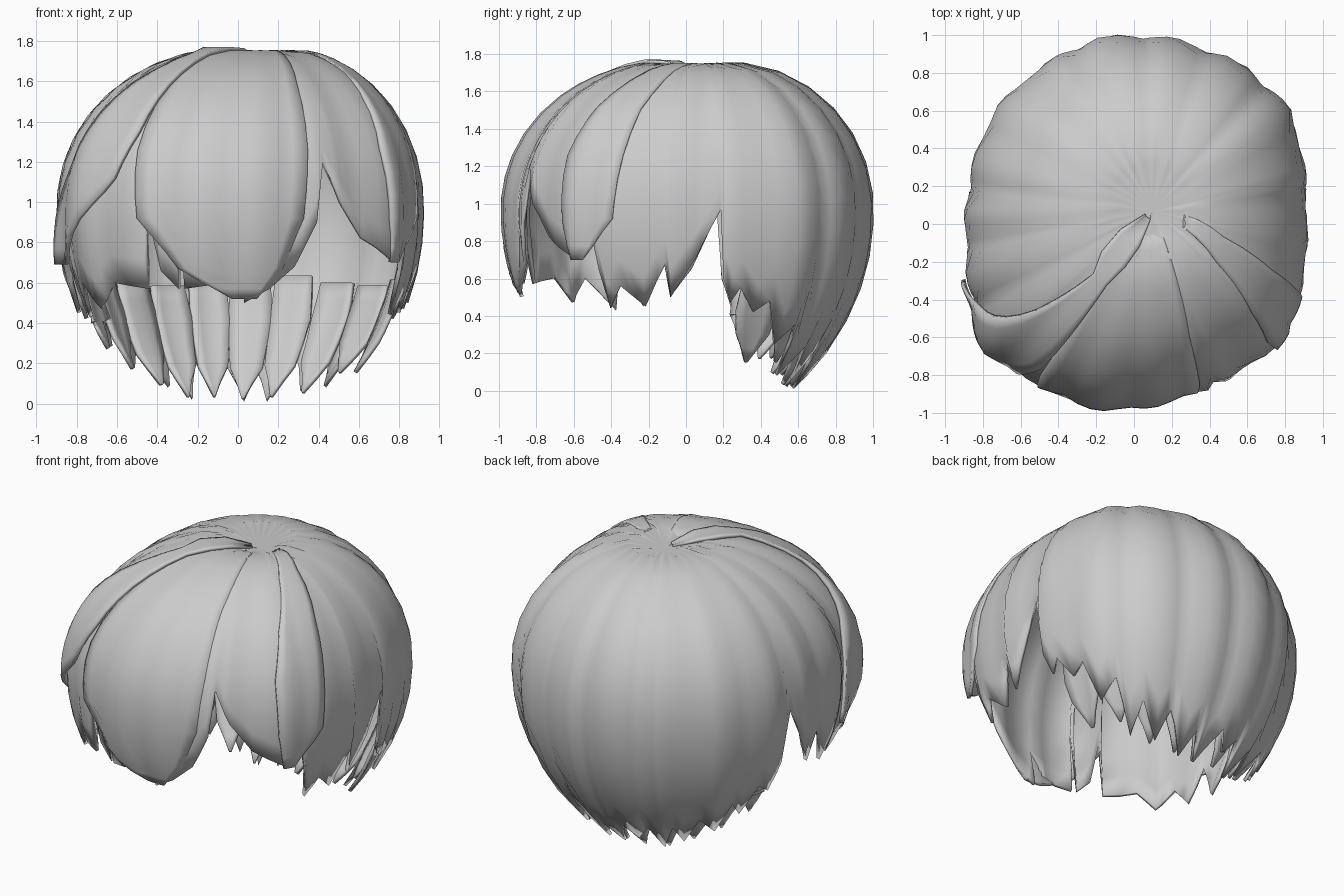
import bpy, math

if "Cube" in bpy.data.objects:
    bpy.data.objects.remove(bpy.data.objects["Cube"])

L = 1.3      # path length from crown to widest ring
EQ = 0.97    # height of widest ring

# plan outline: angle in degrees, radius
RIM = [(0, .92), (18, .955), (35, 1.03), (54, 1.03), (73, 1.01), (90, 1.01), (103, 1.01),
       (121, .97), (140, .96), (158, .92), (180, .90), (192, .92), (204, .95), (221, 1.02),
       (236, 1.0), (250, 1.0), (263, 1.0), (282, .96), (294, .97), (310, .98), (325, 1.01),
       (336, .96), (345, .95), (360, .92)]

# ragged hem: angle in degrees, height
HEM = [(3, .7), (11.5, .97), (13, .6), (16, .47), (19, .55), (25, .42), (30, .48), (36, .25),
       (43, .36), (48, .08), (54, .24), (61, .06), (67, .22), (76, .01), (82, .15), (87, .01),
       (95, .2), (101, .1), (107, .2), (113, .02), (119, .22), (124, .08), (131, .28), (139, .17),
       (145, .38), (150, .28), (156, .48), (162, .42), (167, .6), (169, .95), (178, .65),
       (186, .5), (188, .7), (196, .45), (203, .7), (207, .43), (215, .6), (222, .47),
       (229, .6), (241.5, .57), (242.5, .97), (246, .66), (251.5, .57), (252.5, 1.0),
       (253.5, .57), (267, .6), (270.5, .77), (272, .5), (280, .57), (288, .68), (294, .9),
       (296.5, 1.2), (302, 1.0), (310, .82), (323, .7), (327, .95), (332, .44), (337, .56),
       (345, .45), (353, .68), (354.5, .5)]


def lerp_table(table, x):
    for (a, u), (b, v) in zip(table, table[1:]):
        if a <= x <= b:
            return u + (v - u) * (x - a) / (b - a)
    return table[-1][1]


def surface(deg, s, k=1.0):
    """Point on the hair dome: angle, distance from the crown, radial scale."""
    th = math.radians(deg)
    if s < L:
        phi = s / L * math.pi / 2
        f = math.sin(phi) ** .87
        z = EQ + .81 * math.cos(phi) - .08 * math.exp(-(f / .17) ** 2)
        z += (k - 1) * .6 * math.cos(phi)
    else:
        z = EQ - (s - L)
        f = 1 - .42 * max(0, (EQ - z) / EQ) ** 2.2
    lobes = 1 - .03 * (1 - abs(math.cos(th * 9 + .4)))
    r = lerp_table(RIM, deg % 360) * f * k * lobes
    c = max(0, 1 - f) if s < L else 0
    return (.1 * c + r * math.cos(th), .07 * c + r * math.sin(th), z)


def height_to_path(z):
    if z <= EQ:
        return L + EQ - z
    return L * math.acos((z - EQ) / .81) / (math.pi / 2)


def make(name, verts, faces, thick):
    me = bpy.data.meshes.new(name)
    me.from_pydata(verts, [], faces)
    ob = bpy.data.objects.new(name, me)
    bpy.context.collection.objects.link(ob)
    m = ob.modifiers.new("thickness", "SOLIDIFY")
    m.thickness = thick
    m.offset = -1
    bpy.context.view_layer.objects.active = ob
    ob.select_set(True)
    bpy.ops.object.shade_smooth_by_angle(angle=math.radians(40))
    ob.select_set(False)
    return ob


# main cap of hair, crown to ragged hem
hem_loop = [(HEM[-1][0] - 360, HEM[-1][1])] + HEM + [(HEM[0][0] + 360, HEM[0][1])]
angles = [a for a, _ in HEM]
angles += [g for g in range(0, 360, 5) if min(abs(g - a) for a in angles) > 1.8]
angles.sort()
ROWS, n = 12, len(angles)
verts = [surface(0, 0)]
for i in range(1, ROWS + 1):
    for a in angles:
        verts.append(surface(a, height_to_path(lerp_table(hem_loop, a)) * i / ROWS))
faces = [(0, 1 + j, 1 + (j + 1) % n) for j in range(n)]
for i in range(ROWS - 1):
    for j in range(n):
        a, b = 1 + i * n + j, 1 + i * n + (j + 1) % n
        faces.append((a, a + n, b + n, b))
make("hair_cap", verts, faces, .02)


def lock(name, rows, steps=3, cols=6):
    """Hair strand: rows of (path distance, low angle, high angle, radial scale)."""
    fine = []
    for p, q in zip(rows, rows[1:]):
        fine += [[u + (v - u) * i / steps for u, v in zip(p, q)] for i in range(steps)]
    fine.append(rows[-1])
    vs = [surface(lo + (hi - lo) * j / cols, s, k)
          for s, lo, hi, k in fine for j in range(cols + 1)]
    w = cols + 1
    fs = [(i * w + j, (i + 1) * w + j, (i + 1) * w + j + 1, i * w + j + 1)
          for i in range(len(fine) - 1) for j in range(cols)]
    make(name, vs, fs, .02)


# swept locks lying over the cap
lock("left_swept_lock", [(.02, 200, 260, 1.03), (.3, 228, 241, 1.035), (.6, 221, 239, 1.035),
                         (.9, 213, 237, 1.03), (1.15, 206, 232, 1.03), (1.35, 201, 221, 1.035),
                         (1.58, 198, 207, 1.055)])
lock("right_swept_lock", [(.13, 338, 358, 1.0), (.35, 328, 346, 1.01), (.7, 321, 340, 1.015),
                          (1.0, 318, 338, 1.015), (1.35, 319, 336, 1.015), (1.57, 321, 325, 1.01)])
lock("fringe_overlay", [(.02, 235, 300, 1.0), (.3, 236, 296, 1.004), (.6, 238, 293, 1.007),
                        (1.0, 238, 292, 1.008), (1.35, 240, 290, 1.008), (1.6, 252, 284, 1.006),
                        (1.75, 268, 276, 1.004)], cols=12)

# shorter strands tucked inside the nape
for i, (c, end) in enumerate([(27, 2.12), (42, 2.12), (57, 2.22), (72, 2.24), (86, 2.25),
                              (100, 2.24), (114, 2.24), (128, 2.18), (142, 2.1), (155, 2.0)]):
    top = 1.66 + .03 * math.sin(i * 1.3)
    lock(f"nape_lock_{i + 1}", [(top, c - 6, c + 6, .955), (1.85, c - 7.5, c + 7, .955),
                                (end - .15, c - 6, c + 7, .96), (end, c + 1, c + 2, .97)],
         steps=2, cols=4)
